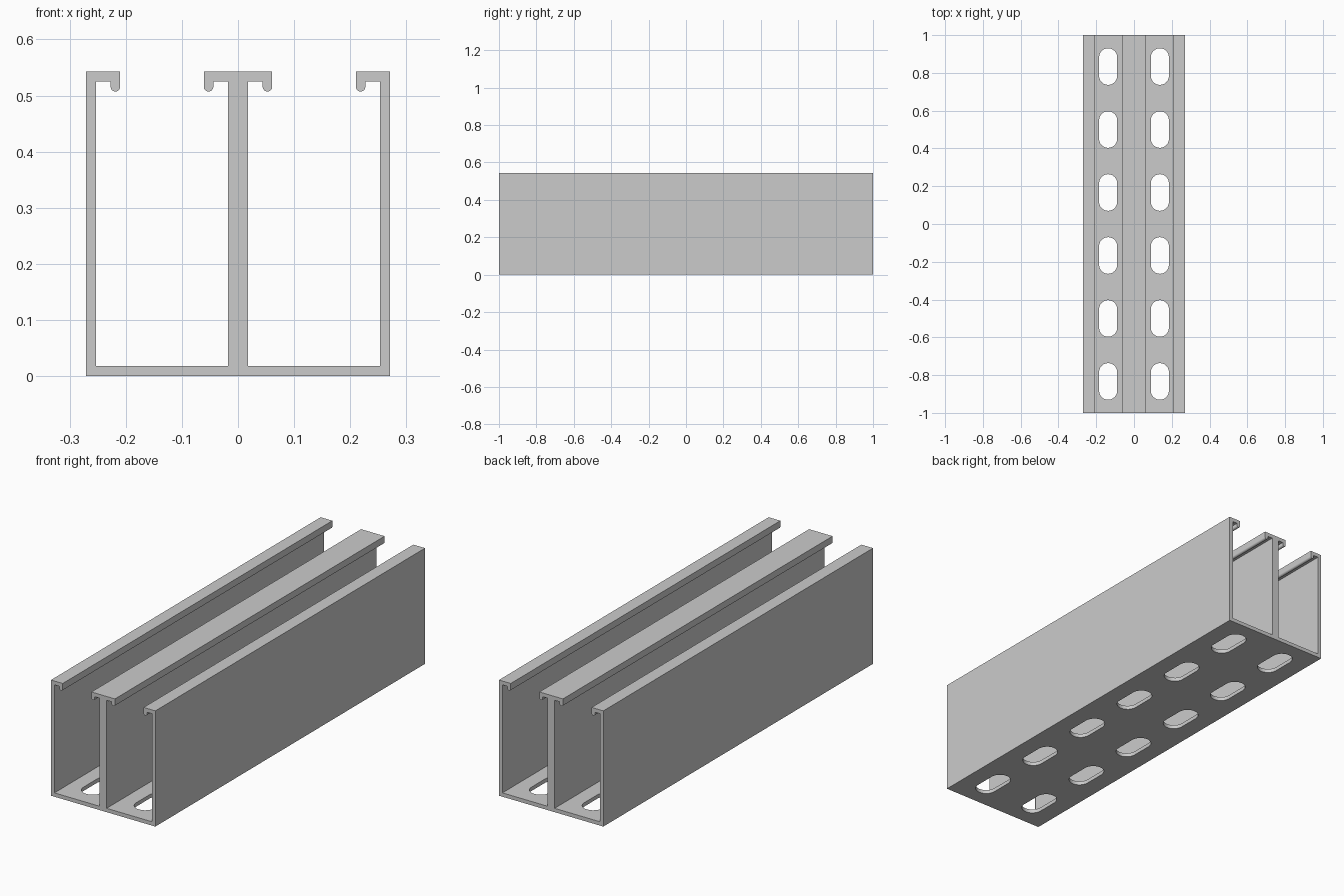
import bpy
import bmesh
from math import sin, cos, pi

if "Cube" in bpy.data.objects:
    bpy.data.objects.remove(bpy.data.objects["Cube"], do_unlink=True)

HALF_W, HEIGHT, HALF_LEN, WALL = 0.271, 0.543, 1.0, 0.018
LIP_R = 0.0085            # radius of the rounded lip edge
UNDER = HEIGHT - WALL     # underside of the top flanges
LIP_Z = 0.507 + LIP_R     # centre height of the lip rounding
SLOT_X, SLOT_R, SLOT_LEN, SLOTS = 0.137, 0.048, 0.194, 6


def arc(cx, cy, r, start, end, steps=12):
    angles = [start + (end - start) * i / steps for i in range(steps + 1)]
    return [(cx + r * cos(a), cy + r * sin(a)) for a in angles]


def prism(bm, bottom, shift):
    """Closed outline swept along a straight line."""
    face = bm.faces.new([bm.verts.new(p) for p in bottom])
    swept = bmesh.ops.extrude_face_region(bm, geom=[face], use_keep_orig=True)
    verts = [g for g in swept["geom"] if isinstance(g, bmesh.types.BMVert)]
    bmesh.ops.translate(bm, verts=verts, vec=shift)


def to_object(bm, name):
    bmesh.ops.recalc_face_normals(bm, faces=bm.faces[:])
    mesh = bpy.data.meshes.new(name)
    bm.to_mesh(mesh)
    bm.free()
    obj = bpy.data.objects.new(name, mesh)
    bpy.context.collection.objects.link(obj)
    return obj


steel = bpy.data.materials.new("light grey steel")
steel.use_nodes = True
grey = (0.6, 0.6, 0.6, 1)
steel.diffuse_color = grey
steel.node_tree.nodes["Principled BSDF"].inputs["Base Color"].default_value = grey

# Half of the section: floor, side wall, inturned lip, centre web and its lip
half = [(HALF_W, 0), (HALF_W, HEIGHT), (0.21, HEIGHT)]
half += arc(0.21 + LIP_R, LIP_Z, LIP_R, pi, 2 * pi)
half += [(0.21 + 2 * LIP_R, UNDER), (HALF_W - WALL, UNDER), (HALF_W - WALL, WALL),
         (WALL, WALL), (WALL, UNDER), (0.061 - 2 * LIP_R, UNDER)]
half += arc(0.061 - LIP_R, LIP_Z, LIP_R, pi, 2 * pi)
half += [(0.061, HEIGHT)]
section = half + [(-x, z) for x, z in reversed(half)]

# Double channel rail
bm = bmesh.new()
prism(bm, [(x, -HALF_LEN, z) for x, z in section], (0, 2 * HALF_LEN, 0))
rail = to_object(bm, "double_channel_rail")
rail.data.materials.append(steel)

# Two rows of rounded slots through the floor
bm = bmesh.new()
reach = SLOT_LEN / 2 - SLOT_R
pitch = 2 * HALF_LEN / SLOTS
for side in (-1, 1):
    for i in range(SLOTS):
        x, y = side * SLOT_X, -HALF_LEN + pitch * (i + 0.5)
        outline = arc(x, y + reach, SLOT_R, 0, pi) + arc(x, y - reach, SLOT_R, pi, 2 * pi)
        prism(bm, [(px, py, -0.05) for px, py in outline], (0, 0, 0.1))
cutter = to_object(bm, "slot_cutter")
cutter.hide_render = True

cut = rail.modifiers.new("floor slots", "BOOLEAN")
cut.operation = "DIFFERENCE"
cut.solver = "EXACT"
cut.object = cutter

# Keep the cut result and drop the cutter
bpy.ops.object.select_all(action="DESELECT")
rail.select_set(True)
bpy.context.view_layer.objects.active = rail
bpy.ops.object.modifier_apply(modifier=cut.name)
bpy.data.objects.remove(cutter, do_unlink=True)
bpy.ops.object.shade_smooth_by_angle(angle=pi / 6)
